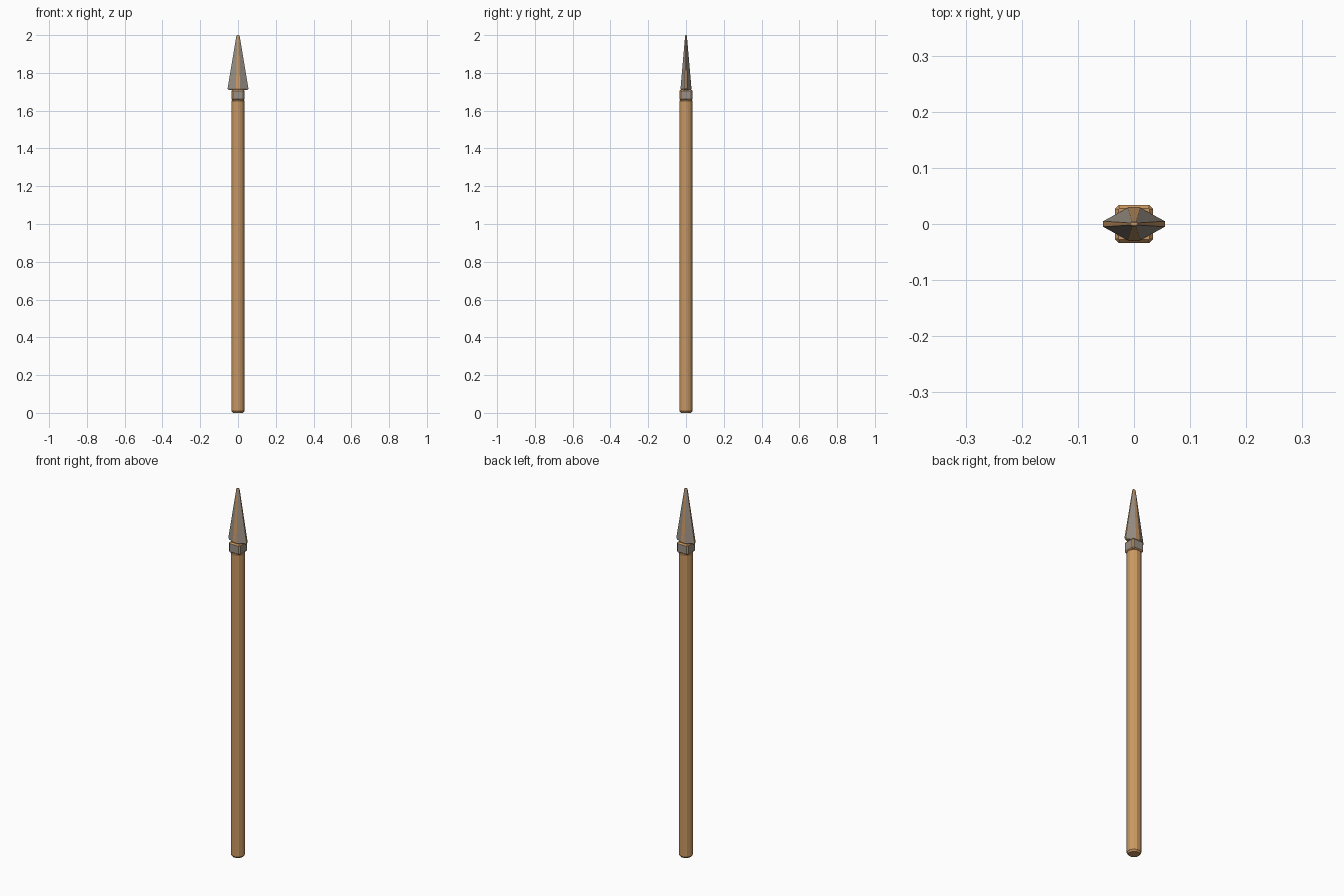
import bpy, bmesh, math

if "Cube" in bpy.data.objects:
    bpy.data.objects.remove(bpy.data.objects["Cube"])


def material(name, color):
    m = bpy.data.materials.new(name)
    m.diffuse_color = (*color, 1)
    m.use_nodes = True
    m.node_tree.nodes["Principled BSDF"].inputs["Base Color"].default_value = m.diffuse_color
    return m


wood = material("tan_wood", (0.60, 0.32, 0.125))
metal = material("warm_grey_metal", (0.32, 0.28, 0.235))


def loft(name, rings, mats, rule):
    """Skin a list of closed rings, cap both ends, colour faces by rule(face)."""
    bm = bmesh.new()
    vs = [[bm.verts.new(p) for p in ring] for ring in rings]
    n = len(vs[0])
    for a, b in zip(vs, vs[1:]):
        for i in range(n):
            j = (i + 1) % n
            bm.faces.new((a[i], a[j], b[j], b[i]))
    bm.faces.new(vs[0][::-1])
    bm.faces.new(vs[-1])
    bmesh.ops.recalc_face_normals(bm, faces=bm.faces)
    for f in bm.faces:
        f.normal_update()
        f.material_index = rule(f)
    me = bpy.data.meshes.new(name)
    bm.to_mesh(me)
    bm.free()
    for m in mats:
        me.materials.append(m)
    ob = bpy.data.objects.new(name, me)
    bpy.context.collection.objects.link(ob)
    return ob


def circle(z, r, n=12):
    return [(r * math.cos(math.tau * (i + .5) / n),
             r * math.sin(math.tau * (i + .5) / n), z) for i in range(n)]


def octagon(z, rx, ry, r, e):
    """Half sizes rx, ry; r is the half width of the y sides, e of the x sides."""
    return [(rx, -e, z), (rx, e, z), (r, ry, z), (-r, ry, z),
            (-rx, e, z), (-rx, -e, z), (-r, -ry, z), (r, -ry, z)]


# Wooden shaft with chamfered ends
loft("shaft", [circle(0, .028), circle(.009, .035), circle(1.652, .035), circle(1.66, .029)],
     [wood], lambda f: 0)

# Square metal collar, tan chamfers
loft("collar", [octagon(1.655, .029, .029, .026, .026), octagon(1.661, .034, .034, .027, .027),
                octagon(1.705, .034, .034, .027, .027), octagon(1.712, .028, .028, .026, .026)],
     [metal, wood],
     lambda f: 0 if max(abs(f.normal.x), abs(f.normal.y)) > .95 else 1)


# Spear blade: grey facets, tan ridge, cutting edges and rim
def blade_color(f):
    n = f.normal
    if abs(n.z) > .5:
        return 1
    return 0 if abs(n.x) > .1 and abs(n.y) > .1 else 1


loft("blade", [octagon(1.710, .050, .025, .009, .004), octagon(1.717, .055, .029, .011, .005),
               octagon(1.994, .009, .005, .004, .002), octagon(2.0, .006, .003, .003, .0015)],
     [metal, wood], blade_color)
